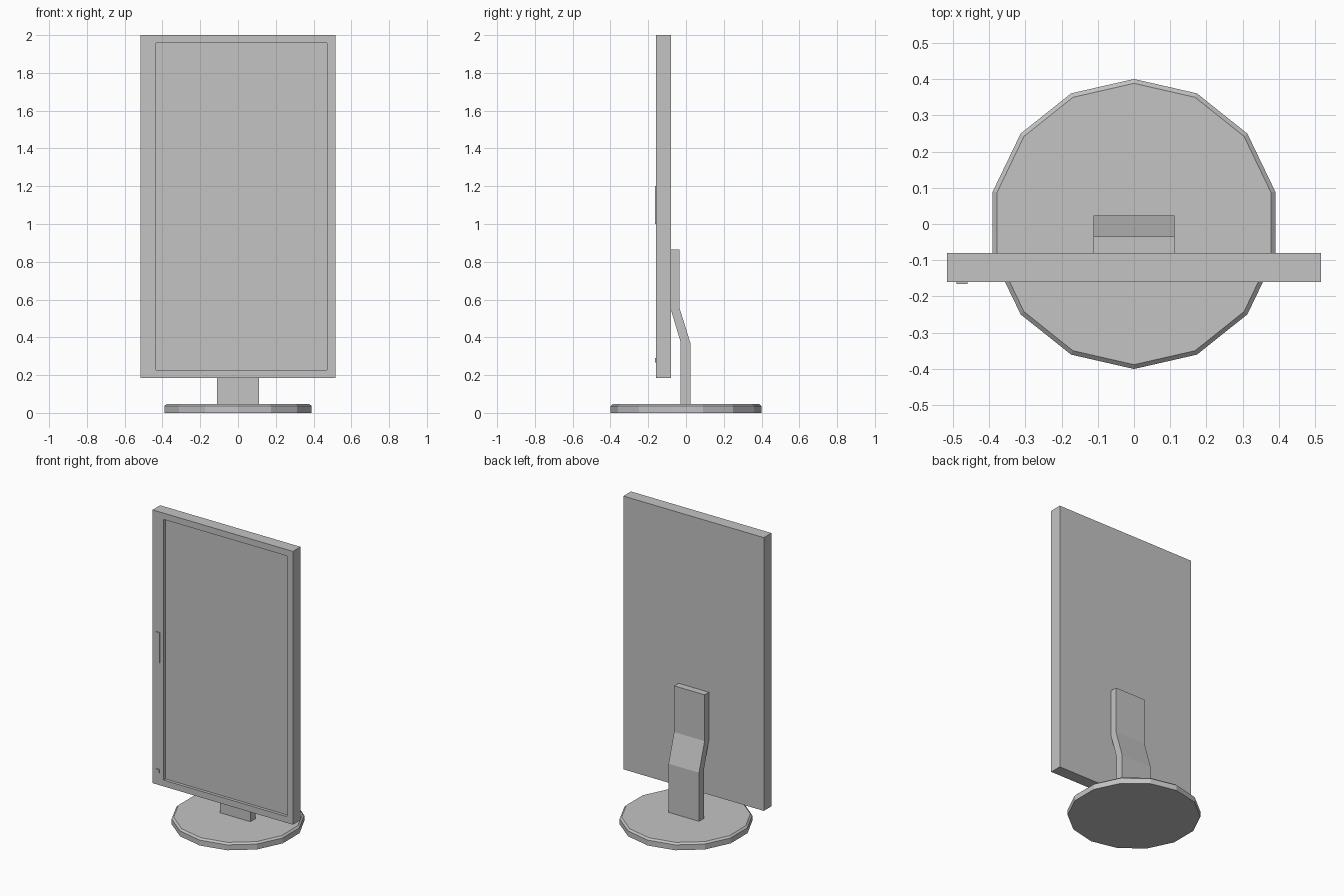
import bpy, bmesh, math
from mathutils import Vector

if "Cube" in bpy.data.objects:
    bpy.data.objects.remove(bpy.data.objects["Cube"], do_unlink=True)

# One plain grey for every part
grey = bpy.data.materials.new("plain_grey")
grey.use_nodes = True
COLOUR = (0.55, 0.55, 0.55, 1)
grey.diffuse_color = COLOUR
grey.node_tree.nodes["Principled BSDF"].inputs["Base Color"].default_value = COLOUR


def finish(name, bm):
    bmesh.ops.recalc_face_normals(bm, faces=bm.faces)
    mesh = bpy.data.meshes.new(name)
    bm.to_mesh(mesh)
    bm.free()
    mesh.materials.append(grey)
    obj = bpy.data.objects.new(name, mesh)
    bpy.context.collection.objects.link(obj)
    return obj


def extrude_outline(bm, points, offset):
    face = bm.faces.new([bm.verts.new(p) for p in points])
    new = bmesh.ops.extrude_face_region(bm, geom=[face], use_keep_orig=True)["geom"]
    verts = [g for g in new if isinstance(g, bmesh.types.BMVert)]
    bmesh.ops.translate(bm, verts=verts, vec=Vector(offset))
    return verts


def add_block(bm, x0, x1, y0, y1, z0, z1):
    corners = [(x0, y1, z0), (x1, y1, z0), (x1, y1, z1), (x0, y1, z1)]
    return extrude_outline(bm, corners, (0, y0 - y1, 0))


# Base: fourteen-sided disc with a chamfered top rim
SIDES, RADIUS, RIM, TOP = 14, 0.4, 0.036, 0.047
bm = bmesh.new()
ring = [(RADIUS * math.sin(i * math.tau / SIDES), RADIUS * math.cos(i * math.tau / SIDES), 0)
        for i in range(SIDES)]
top_verts = extrude_outline(bm, ring, (0, 0, RIM))
top_face = next(f for f in bm.faces if all(v in top_verts for v in f.verts))
bmesh.ops.inset_region(bm, faces=[top_face], thickness=0.012)
bmesh.ops.translate(bm, verts=top_face.verts, vec=(0, 0, TOP - RIM))
finish("base", bm)

# Stand: cranked side profile extruded across the width
HALF = 0.112
profile = [(-0.08, 0.865), (-0.08, 0.547), (-0.03, 0.38), (-0.03, 0.04),
           (0.023, 0.04), (0.023, 0.37), (-0.035, 0.558), (-0.035, 0.865)]
bm = bmesh.new()
extrude_outline(bm, [(-HALF, y, z) for y, z in profile], (2 * HALF, 0, 0))
finish("stand", bm)

# Panel: slab with an off-centre screen sunk into the front
FRONT, BACK, DEPTH = -0.16, -0.08, 0.02
bm = bmesh.new()
front_verts = add_block(bm, -0.516, 0.516, FRONT, BACK, 0.185, 2)
front = next(f for f in bm.faces if all(v in front_verts for v in f.verts))
bmesh.ops.inset_region(bm, faces=[front], thickness=0.04)
for v in front.verts:
    v.co.x = -0.434 if v.co.x < 0 else 0.471
    v.co.z = 0.227 if v.co.z < 1 else 1.958
sunk = bmesh.ops.extrude_face_region(bm, geom=[front])["geom"]
bmesh.ops.translate(bm, verts=[g for g in sunk if isinstance(g, bmesh.types.BMVert)],
                    vec=(0, DEPTH, 0))
if front.is_valid:
    bmesh.ops.delete(bm, geom=[front], context='FACES_ONLY')
finish("screen_panel", bm)

# Controls on the wide side of the frame
for name, x0, x1, z0, z1 in (("button_strip", -0.49, -0.46, 1.0, 1.2),
                             ("power_button", -0.488, -0.466, 0.266, 0.29)):
    bm = bmesh.new()
    add_block(bm, x0, x1, FRONT - 0.005, FRONT + 0.005, z0, z1)
    finish(name, bm)
